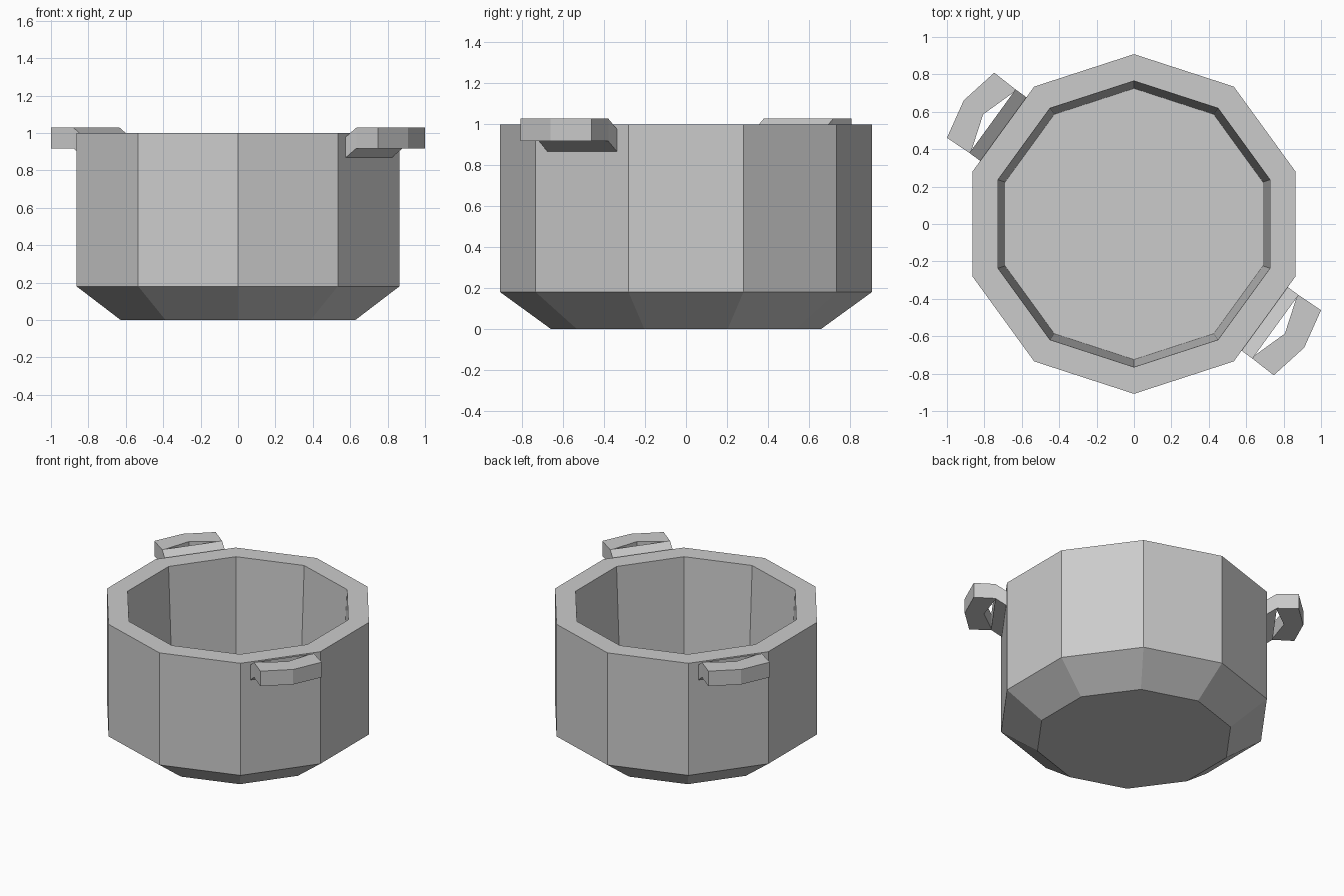
import bpy, bmesh
from math import pi, sin, cos, radians

if "Cube" in bpy.data.objects:
    bpy.data.objects.remove(bpy.data.objects["Cube"])

SIDES = 10


def finish(name, bm):
    bmesh.ops.recalc_face_normals(bm, faces=bm.faces)
    mesh = bpy.data.meshes.new(name)
    bm.to_mesh(mesh)
    bm.free()
    obj = bpy.data.objects.new(name, mesh)
    bpy.context.collection.objects.link(obj)
    return obj


def lathe(name, profile):
    """Ten-sided shell from (radius, z) points, capped at both ends."""
    bm = bmesh.new()
    angles = [pi / 2 + 2 * pi * i / SIDES for i in range(SIDES)]
    rings = [[bm.verts.new((r * cos(a), r * sin(a), z)) for a in angles]
             for r, z in profile]
    for lower, upper in zip(rings, rings[1:]):
        for i in range(SIDES):
            j = (i + 1) % SIDES
            bm.faces.new((lower[i], lower[j], upper[j], upper[i]))
    bm.faces.new(rings[0])
    bm.faces.new(rings[-1])
    return finish(name, bm)


def handle(name, angle):
    """Angular loop: a sloped strip on the wall and a bent flat grip."""
    bm = bmesh.new()
    wall, knee, end = (0.86, 0.21, 0.975), (0.935, 0.21, 1.028), (1.08, 0.215, 1.028)
    inner = (0.935, 0.19, 1.028)
    v = {}
    for key, (n, t, z) in dict(wall=wall, knee=knee, end=end, inner=inner).items():
        for s in (-1, 1):
            v[key, s] = bm.verts.new((n, s * t, z))
    mid_out = bm.verts.new((1.125, 0, 1.028))
    mid_in = bm.verts.new((0.997, 0, 1.028))
    bm.faces.new([v['wall', -1], v['knee', -1], v['inner', -1],
                  v['inner', 1], v['knee', 1], v['wall', 1]])
    for s in (-1, 1):
        loop = [v['knee', s], v['end', s], mid_out, mid_in, v['inner', s]]
        bm.faces.new(loop[::-s])
    # thicken downwards
    res = bmesh.ops.extrude_face_region(bm, geom=bm.faces[:], use_keep_orig=True)
    low = [g for g in res['geom'] if isinstance(g, bmesh.types.BMVert)]
    bmesh.ops.translate(bm, verts=low, vec=(0, 0, -0.11))
    obj = finish(name, bm)
    obj.rotation_euler.z = radians(angle)
    return obj


# Pot: chamfered base, straight wall, thick rim, tapered hollow and floor
lathe("pot_body", [(0.66, 0), (0.908, 0.18), (0.908, 1.0),
                   (0.765, 1.0), (0.725, 0.18)])

# Two handles on opposite faces
handle("handle_right", -36)
handle("handle_left", 144)
